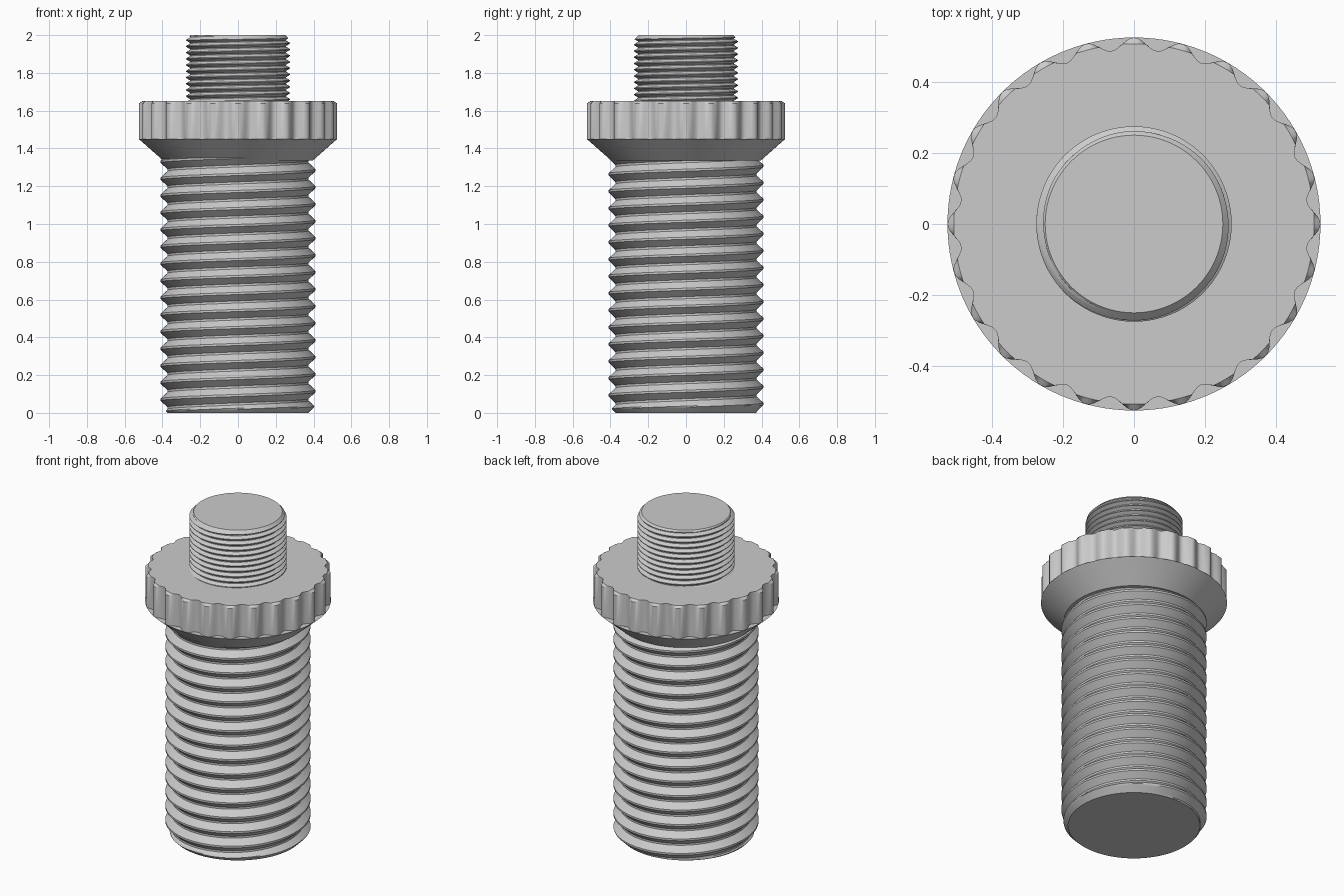
import bpy
import bmesh
from math import cos, sin, pi, floor, ceil

cube = bpy.data.objects.get("Cube")
if cube:
    bpy.data.objects.remove(cube)

TAU = 2 * pi
SIDES = 96      # facets around each thread
ROWS = 16       # rows per thread pitch

# Single metal colour
metal = bpy.data.materials.new("grey_metal")
metal.use_nodes = True
metal.diffuse_color = (0.6, 0.6, 0.6, 1)
metal.node_tree.nodes["Principled BSDF"].inputs["Base Color"].default_value = (0.6, 0.6, 0.6, 1)


def finish(name, bm):
    bmesh.ops.recalc_face_normals(bm, faces=bm.faces)
    mesh = bpy.data.meshes.new(name)
    bm.to_mesh(mesh)
    bm.free()
    mesh.materials.append(metal)
    obj = bpy.data.objects.new(name, mesh)
    bpy.context.collection.objects.link(obj)
    bpy.ops.object.select_all(action="DESELECT")
    obj.select_set(True)
    bpy.context.view_layer.objects.active = obj
    bpy.ops.object.shade_smooth_by_angle(angle=pi / 6)
    return obj


def thread(name, low, high, crest, root, pitch, phase, low_end, high_end):
    """Right-handed screw thread with capped, chamfered ends."""

    def radius(z, turn):
        u = ((z - phase) / pitch - turn) % 1
        from_crest = min(u, 1 - u)
        slope = min(max((from_crest - 1 / 16) / (3 / 8), 0), 1)
        r = crest + (root - crest) * slope
        return min(r, low_end + (z - low), high_end + (high - z))

    bm = bmesh.new()
    first = floor((low - phase) / pitch) - 1
    count = (ceil((high - phase) / pitch) + 1 - first) * ROWS
    columns = []
    for c in range(SIDES):
        turn = c / SIDES
        column = []
        for j in range(count + ROWS):
            z = phase + pitch * (first + j / ROWS + turn)
            z = min(max(z, low), high)
            r = radius(z, turn)
            column.append(bm.verts.new((r * cos(TAU * turn), r * sin(TAU * turn), z)))
        columns.append(column)
    for c in range(SIDES):
        here, there = columns[c], columns[(c + 1) % SIDES]
        shift = ROWS if c == SIDES - 1 else 0    # helix seam moves up one pitch
        for j in range(count - 1):
            bm.faces.new((here[j], there[j + shift], there[j + 1 + shift], here[j + 1]))
    bmesh.ops.remove_doubles(bm, verts=bm.verts, dist=0.00001)
    loose = [v for v in bm.verts if not v.link_faces]
    bmesh.ops.delete(bm, geom=loose, context="VERTS")
    bmesh.ops.holes_fill(bm, edges=[e for e in bm.edges if e.is_boundary], sides=0)
    return finish(name, bm)


def loft(name, rings, sides):
    """Solid through stacked rings of (z, radius function)."""
    bm = bmesh.new()
    loops = []
    for z, radius in rings:
        angles = [TAU * i / sides for i in range(sides)]
        loops.append([bm.verts.new((radius(a) * cos(a), radius(a) * sin(a), z)) for a in angles])
    for lower, upper in zip(loops, loops[1:]):
        for i in range(sides):
            k = (i + 1) % sides
            bm.faces.new((lower[i], lower[k], upper[k], upper[i]))
    bm.faces.new(loops[0][::-1])
    bm.faces.new(loops[-1])
    return finish(name, bm)


def scallop(angle):
    return 0.508 + 0.017 * cos(24 * angle)


# Coarse lower thread and fine upper thread
thread("coarse_thread", 0, 1.36, 0.41, 0.374, 0.09, 1.195, 0.372, 0.5)
thread("fine_thread", 1.64, 2, 0.275, 0.255, 0.033, 1.66, 0.4, 0.25)

# Cone under the grip
loft("collar_cone", [(1.335, lambda a: 0.395), (1.45, lambda a: 0.525)], 120)

# Scalloped grip ring with a chamfered top edge
loft("grip_ring", [(1.45, scallop), (1.638, scallop),
                   (1.65, lambda a: min(scallop(a), 0.507))], 288)
